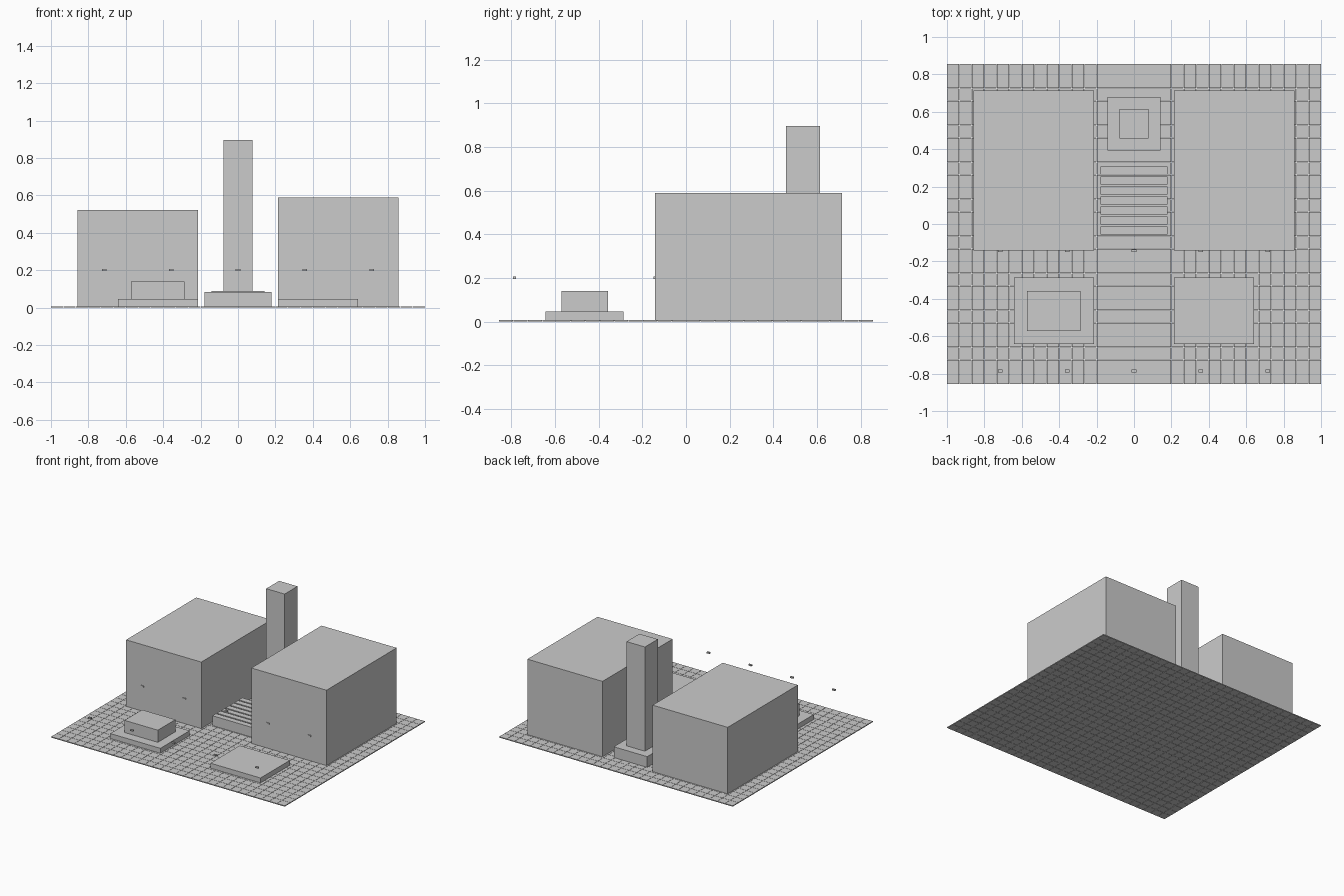
import bpy
import bmesh
from mathutils import Matrix

if "Cube" in bpy.data.objects:
    bpy.data.objects.remove(bpy.data.objects["Cube"])

U = 1 / 14  # one planning unit

grey = bpy.data.materials.new("plain grey")
grey.use_nodes = True
COLOUR = (0.6, 0.6, 0.6, 1)
grey.diffuse_color = COLOUR
grey.node_tree.nodes["Principled BSDF"].inputs["Base Color"].default_value = COLOUR


def add_box(bm, x0, x1, y0, y1, z0, z1):
    centre = Matrix.Translation(((x0 + x1) / 2, (y0 + y1) / 2, (z0 + z1) / 2))
    size = Matrix.Diagonal((x1 - x0, y1 - y0, z1 - z0, 1))
    bmesh.ops.create_cube(bm, size=1, matrix=centre @ size)


def make_object(name, boxes):
    bm = bmesh.new()
    for box in boxes:
        add_box(bm, *box)
    mesh = bpy.data.meshes.new(name)
    bm.to_mesh(mesh)
    bm.free()
    mesh.materials.append(grey)
    obj = bpy.data.objects.new(name, mesh)
    bpy.context.collection.objects.link(obj)
    return obj


def block(name, x0, x1, y0, y1, top, bottom=0.0):
    """Footprint in planning units, heights in model units."""
    return make_object(name, [(x0 * U, x1 * U, y0 * U, y1 * U, bottom, top)])


# Paved ground with hairline joints
COLS, ROWS, JOINT = 30, 26, 0.001
W, D, FLOOR = 28 * U / COLS, 24 * U / ROWS, 0.007
make_object("paving_tiles", [
    (-1 + i * W + JOINT, -1 + (i + 1) * W - JOINT,
     -12 * U + j * D + JOINT, -12 * U + (j + 1) * D - JOINT, 0, FLOOR)
    for i in range(COLS) for j in range(ROWS)])

# Two large halls
block("left_hall", 3, 12, -2, 10, 0.59, 0.002)
block("right_hall", -12, -3, -2, 10, 0.521, 0.002)

# Tower on its plinth
block("tower_plinth", -2, 2, 5.5, 9.5, 0.09, 0.002)
block("tower", -1.1, 1.1, 6.4, 8.6, 0.896, 0.09)

# Low terraces, one with a pavilion
block("left_terrace", 3, 9, -9, -4, 0.045, 0.002)
block("right_terrace", -9, -3, -9, -4, 0.045, 0.002)
block("pavilion", -8, -4, -8, -5, 0.139, 0.045)

# Row of slabs between the halls
for i in range(7):
    y = 4 - 0.75 * i
    block(f"slab_{i + 1}", -2.5, 2.5, y - 0.3, y + 0.3, 0.083, 0.002)

# Floating lamps in two rows
for row, y in (("front", -11), ("back", -2)):
    for i in range(5):
        x = (i - 2) * 5
        block(f"{row}_lamp_{i + 1}", x - 0.17, x + 0.17, y - 0.1, y + 0.1, 0.206, 0.196)
